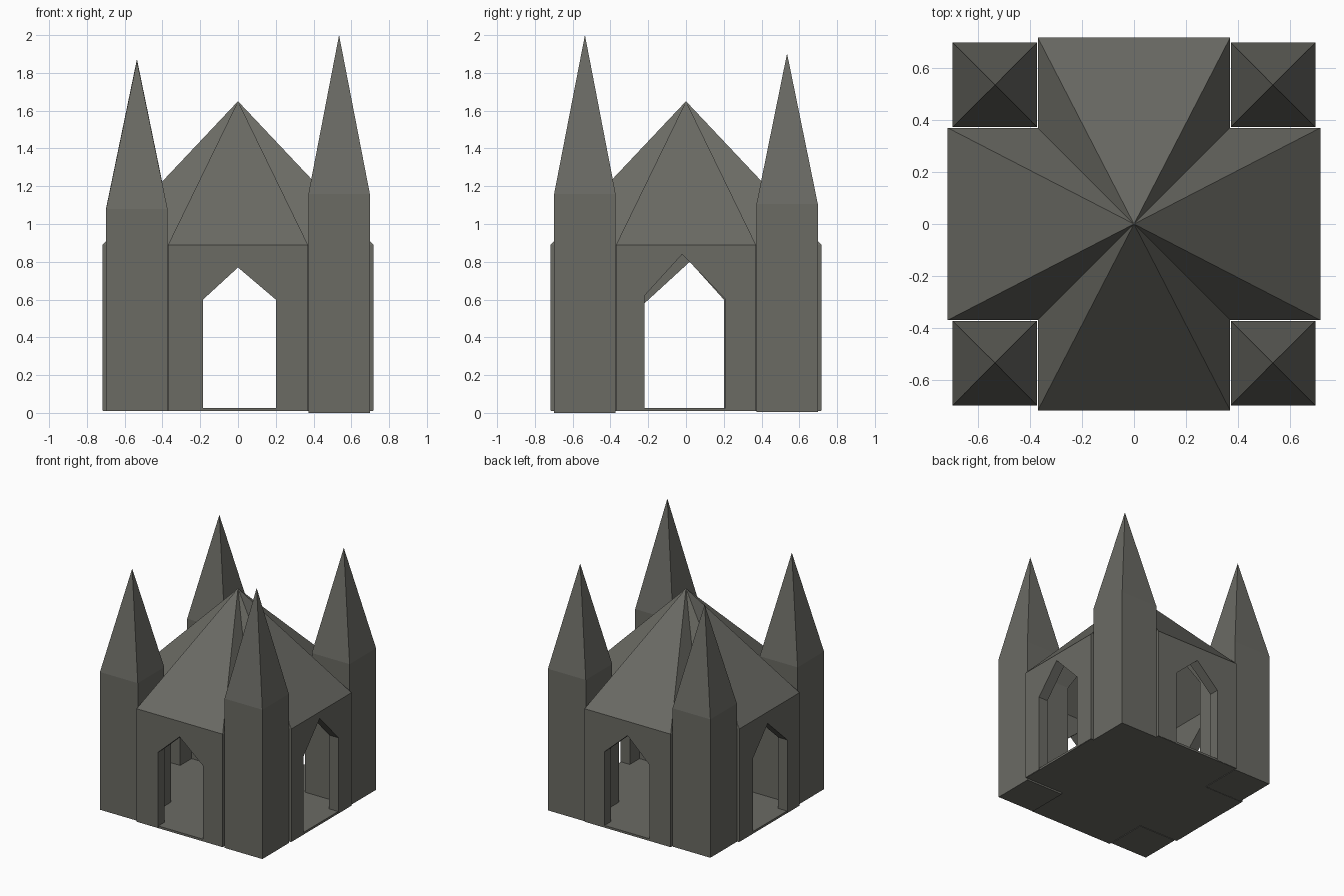
import bpy, bmesh

if "Cube" in bpy.data.objects:
    bpy.data.objects.remove(bpy.data.objects["Cube"])

stone = bpy.data.materials.new("grey stone")
stone.diffuse_color = (0.145, 0.145, 0.127, 1)
stone.use_nodes = True
stone.node_tree.nodes["Principled BSDF"].inputs["Base Color"].default_value = stone.diffuse_color


def make(name, verts, faces):
    me = bpy.data.meshes.new(name)
    me.from_pydata(verts, [], faces)
    bm = bmesh.new()
    bm.from_mesh(me)
    bmesh.ops.recalc_face_normals(bm, faces=bm.faces)
    bm.to_mesh(me)
    bm.free()
    me.materials.append(stone)
    ob = bpy.data.objects.new(name, me)
    bpy.context.collection.objects.link(ob)
    return ob


def cross(a, b, z):
    # outline of a plus shape: arm half width a, arm length b
    pts = [(b, -a), (b, a), (a, a), (a, b), (-a, b), (-a, a),
           (-b, a), (-b, -a), (-a, -a), (-a, -b), (a, -b), (a, -a)]
    return [(x, y, z) for x, y in pts]


# chapel: hollow cross-shaped walls with a star-shaped roof meeting in one point
A, B, T, EAVE, BASE = 0.37, 0.717, 0.08, 0.89, 0.012
verts = (cross(A, B, BASE) + cross(A, B, EAVE)
         + cross(A - 0.03, B - T, BASE) + cross(A - 0.03, B - T, EAVE)
         + [(0, 0, 1.65), (0, 0, 1.58)])
faces = []
for i in range(12):
    j = (i + 1) % 12
    faces += [(i, j, 12 + j, 12 + i), (12 + i, 12 + j, 48),
              (24 + i, 24 + j, 36 + j, 36 + i), (36 + i, 36 + j, 49),
              (i, j, 24 + j, 24 + i)]
chapel = make("chapel", verts, faces)

# pointed doorways: (axis, side, left, left spring, peak, peak height, right, right spring)
doors = [("y", -1, -0.185, 0.60, 0.0, 0.77, 0.20, 0.60),
         ("y", 1, -0.19, 0.60, 0.0, 0.78, 0.20, 0.60),
         ("x", 1, -0.22, 0.62, -0.02, 0.84, 0.21, 0.60),
         ("x", -1, -0.22, 0.58, 0.02, 0.80, 0.20, 0.60)]
for axis, side, l, ls, p, ph, r, rs in doors:
    prof = [(l, -0.1), (l, ls), (p, ph), (r, rs), (r, -0.1)]
    vs = []
    for d in (0.55, 0.85):
        vs += [(u, side * d, z) if axis == "y" else (side * d, u, z) for u, z in prof]
    fs = [tuple(range(5)), tuple(range(5, 10))]
    fs += [(i, (i + 1) % 5, 5 + (i + 1) % 5, 5 + i) for i in range(5)]
    cutter = make("doorway_cutter", vs, fs)
    cutter.hide_render = True
    cutter.hide_viewport = True
    mod = chapel.modifiers.new("doorway", "BOOLEAN")
    mod.operation = "DIFFERENCE"
    mod.solver = "EXACT"
    mod.object = cutter

# floor slab
ring = cross(A - 0.002, B - 0.003, 0.01) + cross(A - 0.002, B - 0.003, 0.027)
make("floor", ring, [tuple(range(12)), tuple(range(12, 24))]
     + [(i, (i + 1) % 12, 12 + (i + 1) % 12, 12 + i) for i in range(12)])

# corner towers with pyramid spires, each a little different in height
towers = [("front_right_tower", 1, -1, 0.0, 1.16, 2.0),
          ("front_left_tower", -1, -1, 0.01, 1.08, 1.865),
          ("back_right_tower", 1, 1, 0.005, 1.105, 1.903),
          ("back_left_tower", -1, 1, 0.01, 1.085, 1.873)]
for name, sx, sy, z0, z1, z2 in towers:
    sq = [(0.373, 0.373), (0.698, 0.373), (0.698, 0.698), (0.373, 0.698)]
    vs = [(sx * x, sy * y, z) for z in (z0, z1) for x, y in sq]
    vs.append((sx * 0.535, sy * 0.535, z2))
    fs = [(0, 1, 2, 3)]
    for i in range(4):
        j = (i + 1) % 4
        fs += [(i, j, 4 + j, 4 + i), (4 + i, 4 + j, 8)]
    make(name, vs, fs)
